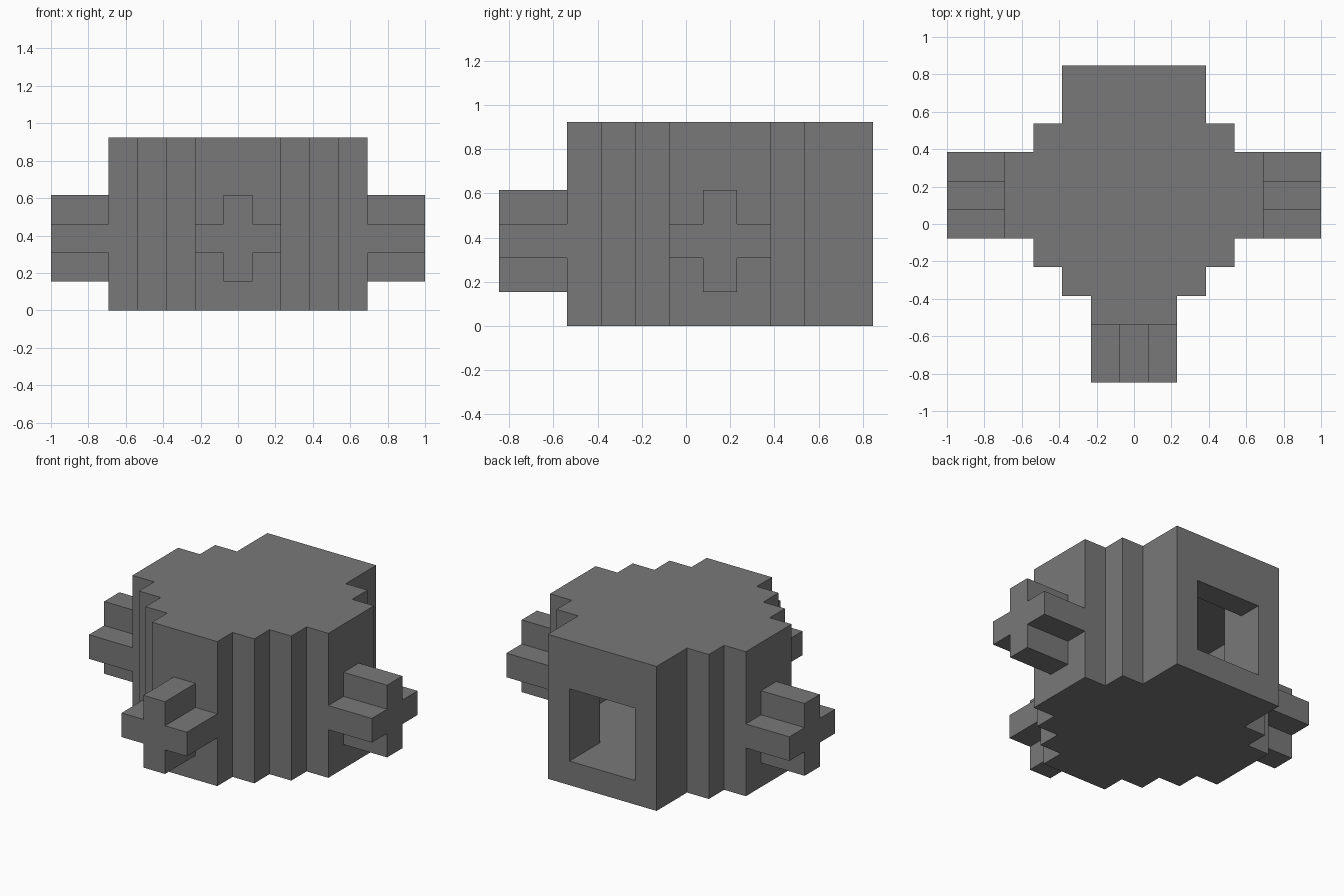
import bpy
import bmesh
from math import pi
from mathutils import Matrix, Vector

U = 1 / 13  # grid unit shared by every part

if "Cube" in bpy.data.objects:
    bpy.data.objects.remove(bpy.data.objects["Cube"], do_unlink=True)

grey = bpy.data.materials.new("mid_grey")
grey.use_nodes = True
colour = (0.19, 0.19, 0.19, 1)
grey.diffuse_color = colour
grey.node_tree.nodes["Principled BSDF"].inputs["Base Color"].default_value = colour


def prism(name, outline, bottom, top, matrix=Matrix()):
    """Extrude a flat outline (grid units) from bottom to top."""
    bm = bmesh.new()
    face = bm.faces.new([bm.verts.new((x, y, bottom)) for x, y in outline])
    new = bmesh.ops.extrude_face_region(bm, geom=[face])["geom"]
    lifted = [v for v in new if isinstance(v, bmesh.types.BMVert)]
    bmesh.ops.translate(bm, verts=lifted, vec=(0, 0, top - bottom))
    bmesh.ops.transform(bm, matrix=Matrix.Scale(U, 4) @ matrix, verts=bm.verts)
    bmesh.ops.recalc_face_normals(bm, faces=bm.faces)
    mesh = bpy.data.meshes.new(name)
    bm.to_mesh(mesh)
    bm.free()
    mesh.materials.append(grey)
    obj = bpy.data.objects.new(name, mesh)
    bpy.context.collection.objects.link(obj)
    return obj


def stepped(steps, end):
    """Mirrored stair outline from (half width, start y) steps."""
    right = []
    ends = [y for _, y in steps[1:]] + [end]
    for (half, start), stop in zip(steps, ends):
        right += [(half, start), (half, stop)]
    return right + [(-x, y) for x, y in reversed(right)]


def carve(target, cutter):
    cutter.hide_render = True
    mod = target.modifiers.new("carve", 'BOOLEAN')
    mod.operation = 'DIFFERENCE'
    mod.solver = 'EXACT'
    mod.object = cutter
    bpy.context.view_layer.objects.active = target
    bpy.ops.object.modifier_apply(modifier=mod.name)
    bpy.data.objects.remove(cutter, do_unlink=True)


# Stepped hollow body with a square opening in the back
body = prism("body", stepped([(3, -7), (5, -5), (7, -3), (9, -1), (7, 5), (5, 7)], 11), 0, 12)
carve(body, prism("cavity_cutter",
                  stepped([(3, -5), (5, -3), (7, -1), (5, 5), (3, 7)], 9), 2, 10))
carve(body, prism("opening_cutter", stepped([(3, 8)], 12), 2, 8))

# Cross-shaped pegs on the front and both sides
cross = stepped([(1, -3), (3, -1), (1, 1)], 3)
upright = Matrix.Rotation(pi / 2, 4, 'X')  # extrusion runs towards the front
for name, turn, base in (("front_peg", 0, (0, -7, 5)),
                         ("left_peg", pi / 2, (9, 2, 5)),
                         ("right_peg", -pi / 2, (-9, 2, 5))):
    place = Matrix.Translation(Vector(base)) @ Matrix.Rotation(turn, 4, 'Z') @ upright
    prism(name, cross, 0, 4, place)
